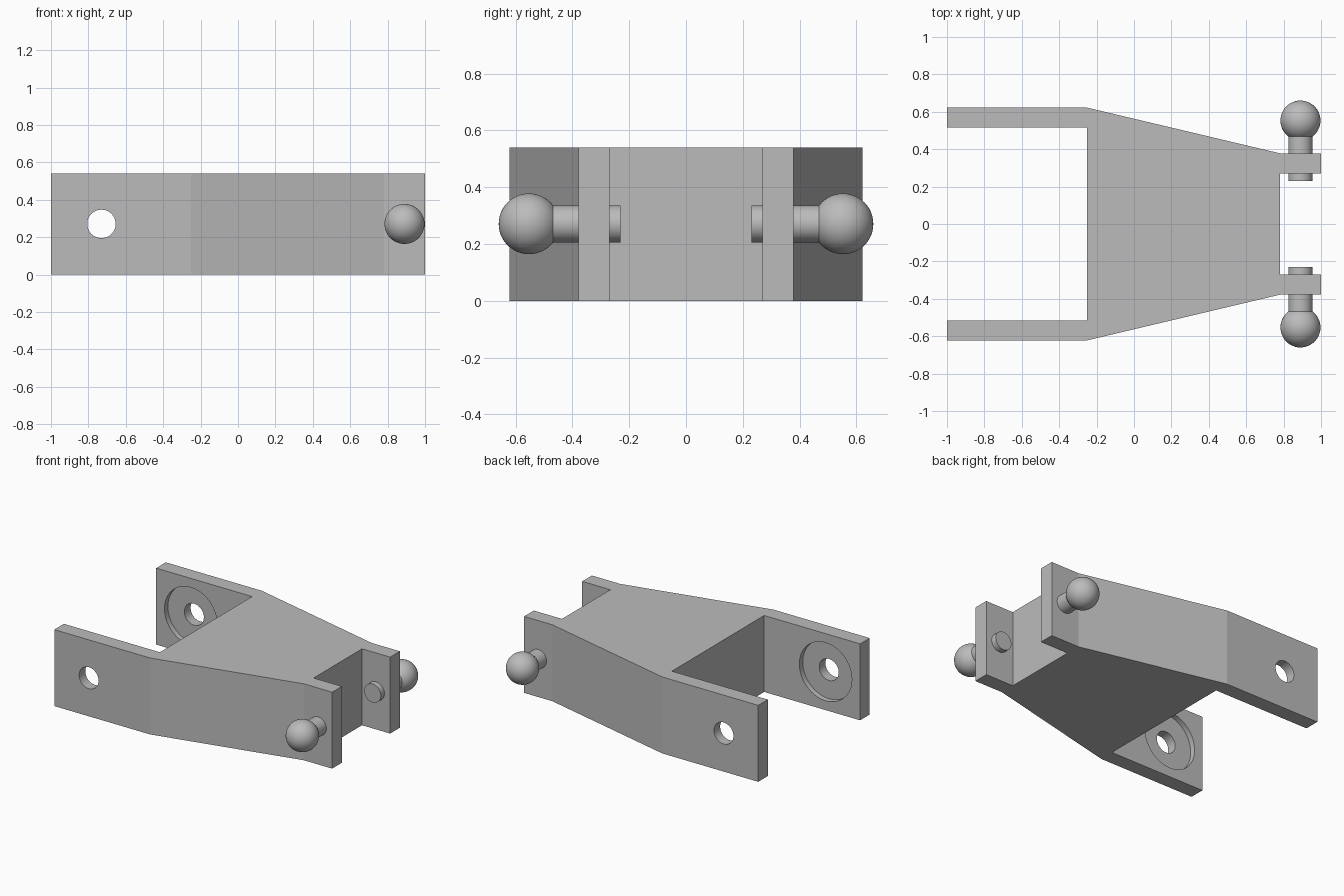
import bpy, bmesh, math
from mathutils import Matrix

if "Cube" in bpy.data.objects:
    bpy.data.objects.remove(bpy.data.objects["Cube"])

H = 0.54           # body height
MID = 0.271        # height of hole and pin axes

grey = bpy.data.materials.new("grey")
grey.diffuse_color = (0.5, 0.5, 0.5, 1)
grey.use_nodes = True
grey.node_tree.nodes["Principled BSDF"].inputs["Base Color"].default_value = grey.diffuse_color


def make(name, bm, angle=10):
    bmesh.ops.recalc_face_normals(bm, faces=bm.faces)
    me = bpy.data.meshes.new(name)
    bm.to_mesh(me)
    bm.free()
    ob = bpy.data.objects.new(name, me)
    me.materials.append(grey)
    bpy.context.collection.objects.link(ob)
    smooth(ob, angle)
    return ob


def smooth(ob, angle):
    bpy.ops.object.select_all(action='DESELECT')
    ob.select_set(True)
    bpy.context.view_layer.objects.active = ob
    bpy.ops.object.shade_smooth_by_angle(angle=math.radians(angle))


def cylinder_y(name, x, y0, y1, r):
    # cylinder running along y
    bm = bmesh.new()
    m = Matrix.Translation((x, (y0 + y1) / 2, MID)) @ Matrix.Rotation(math.pi / 2, 4, 'X')
    bmesh.ops.create_cone(bm, cap_ends=True, segments=64, radius1=r, radius2=r,
                          depth=abs(y1 - y0), matrix=m)
    return make(name, bm)


# body: mirrored half outline extruded upward
half = [(-0.25, 0.515), (-1, 0.515), (-1, 0.622), (-0.25, 0.622),
        (0.78, 0.378), (1, 0.378), (1, 0.27), (0.78, 0.27)]
outline = half + [(x, -y) for x, y in reversed(half)]
bm = bmesh.new()
face = bm.faces.new([bm.verts.new((x, y, 0)) for x, y in outline])
ext = bmesh.ops.extrude_face_region(bm, geom=[face])
bmesh.ops.translate(bm, vec=(0, 0, H),
                    verts=[v for v in ext["geom"] if isinstance(v, bmesh.types.BMVert)])
body = make("bracket_body", bm)

# through holes and shallow inner recesses in both arms
for name, reach, r in (("arm_hole", 0.8, 0.076), ("arm_recess", 0.553, 0.205)):
    cutter = cylinder_y(name + "_cutter", -0.73, -reach, reach, r)
    cutter.hide_render = True
    mod = body.modifiers.new(name, 'BOOLEAN')
    mod.operation = 'DIFFERENCE'
    mod.solver = 'EXACT'
    mod.object = cutter
    bpy.context.view_layer.objects.active = body
    bpy.ops.object.modifier_apply(modifier=name)
    bpy.data.objects.remove(cutter)
smooth(body, 10)

# ball studs on both lugs
for side, s in (("back", 1), ("front", -1)):
    cylinder_y("stud_pin_" + side, 0.89, s * 0.23, s * 0.52, 0.065)
    bm = bmesh.new()
    bmesh.ops.create_uvsphere(bm, u_segments=48, v_segments=24, radius=0.107,
                              matrix=Matrix.Translation((0.89, s * 0.553, MID)))
    make("stud_ball_" + side, bm, 30)
